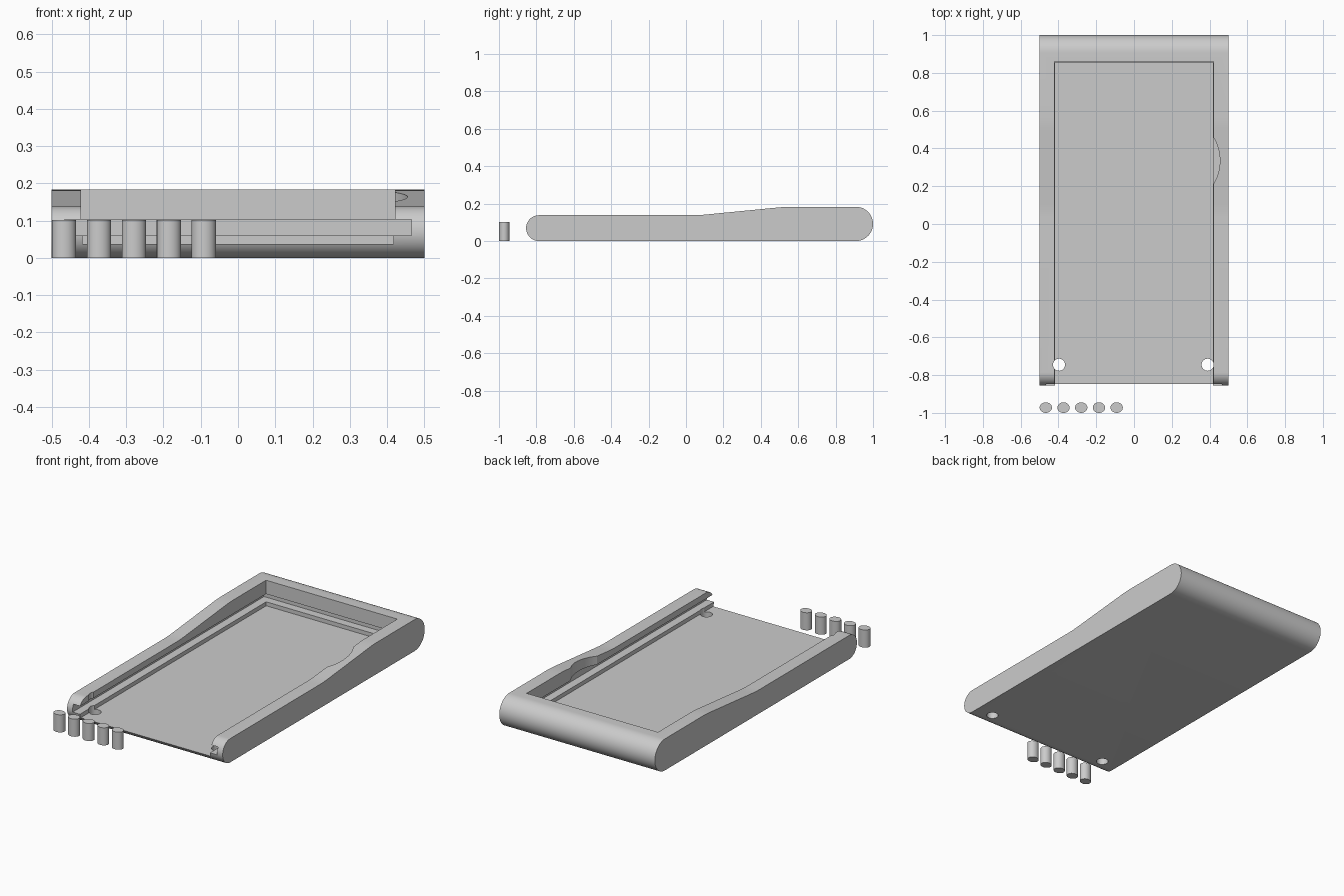
import bpy, bmesh, math
from mathutils import Matrix

if "Cube" in bpy.data.objects:
    bpy.data.objects.remove(bpy.data.objects["Cube"])

grey = bpy.data.materials.new("light grey plastic")
grey.diffuse_color = (0.6, 0.6, 0.6, 1)
grey.use_nodes = True
grey.node_tree.nodes["Principled BSDF"].inputs["Base Color"].default_value = grey.diffuse_color


def make_object(name, bm):
    bmesh.ops.recalc_face_normals(bm, faces=bm.faces)
    mesh = bpy.data.meshes.new(name)
    bm.to_mesh(mesh)
    bm.free()
    mesh.materials.append(grey)
    obj = bpy.data.objects.new(name, mesh)
    bpy.context.collection.objects.link(obj)
    return obj


def box(name, x0, x1, y0, y1, z0, z1):
    bm = bmesh.new()
    m = Matrix.Translation(((x0 + x1) / 2, (y0 + y1) / 2, (z0 + z1) / 2))
    m = m @ Matrix.Diagonal((x1 - x0, y1 - y0, z1 - z0, 1))
    bmesh.ops.create_cube(bm, size=1, matrix=m)
    return make_object(name, bm)


def cylinder(name, x, y, rx, ry, z0, z1, segments=48):
    bm = bmesh.new()
    m = Matrix.Translation((x, y, (z0 + z1) / 2)) @ Matrix.Diagonal((rx, ry, z1 - z0, 1))
    bmesh.ops.create_cone(bm, cap_ends=True, segments=segments,
                          radius1=1, radius2=1, depth=1, matrix=m)
    return make_object(name, bm)


def smooth(obj):
    bpy.ops.object.select_all(action='DESELECT')
    obj.select_set(True)
    bpy.context.view_layer.objects.active = obj
    bpy.ops.object.shade_smooth_by_angle(angle=math.radians(25))


# Case body: side profile with round ends and a gentle ramp, extruded across x
LOW, HIGH = 0.138, 0.183
r_front, r_back = LOW / 2, HIGH / 2
ARC = 24
profile = []
for i in range(ARC + 1):        # back end, bottom to top
    a = -math.pi / 2 + math.pi * i / ARC
    profile.append((1 - r_back + r_back * math.cos(a), r_back + r_back * math.sin(a)))
RAMP0, RAMP1, BLEND = 0.07, 0.53, 0.04
slope = (HIGH - LOW) / (RAMP1 - RAMP0)
for i in range(7):              # eased top of ramp
    t = 1 - i / 6
    profile.append((RAMP1 - BLEND + 2 * BLEND * t, HIGH - slope * BLEND * (1 - t) ** 2))
for i in range(7):              # eased foot of ramp
    t = 1 - i / 6
    profile.append((RAMP0 - BLEND + 2 * BLEND * t, LOW + slope * BLEND * t ** 2))
for i in range(ARC + 1):        # front end, top to bottom
    a = math.pi / 2 + math.pi * i / ARC
    profile.append((-0.855 + r_front + r_front * math.cos(a), r_front + r_front * math.sin(a)))

bm = bmesh.new()
face = bm.faces.new([bm.verts.new((-0.5, y, z)) for y, z in profile])
ext = bmesh.ops.extrude_face_region(bm, geom=[face])
bmesh.ops.translate(bm, vec=(1, 0, 0),
                    verts=[v for v in ext["geom"] if isinstance(v, bmesh.types.BMVert)])
case = make_object("case_body", bm)

# Cutters: open tray, side slots, sunken floor, thumb notch, floor holes
cutters = [
    box("tray_cutter", -0.422, 0.422, -1.2, 0.86, 0.08, 0.4),
    box("slot_cutter", -0.465, 0.465, -1.21, 0.903, 0.06, 0.103),
    box("floor_cutter", -0.418, 0.418, -1.22, 0.856, 0.037, 0.09),
    cylinder("thumb_notch_cutter", 0.215, 0.335, 0.24, 0.24, 0.085, 0.41, 96),
    cylinder("left_hole_cutter", -0.397, -0.745, 0.032, 0.032, -0.1, 0.42),
    cylinder("right_hole_cutter", 0.39, -0.745, 0.032, 0.032, -0.1, 0.42),
]
for c in cutters:
    c.hide_render = True
    mod = case.modifiers.new(c.name, 'BOOLEAN')
    mod.operation = 'DIFFERENCE'
    mod.solver = 'EXACT'
    mod.object = c

# Bake the cuts and drop the cutters
bpy.context.view_layer.update()
deps = bpy.context.evaluated_depsgraph_get()
baked = bpy.data.meshes.new_from_object(case.evaluated_get(deps))
case.modifiers.clear()
case.data = baked
for c in cutters:
    bpy.data.objects.remove(c)
smooth(case)

# Row of loose pegs in front of the case
for i in range(5):
    smooth(cylinder(f"peg_{i + 1}", -0.467 + 0.0938 * i, -0.972, 0.0325, 0.028, 0, 0.102))
